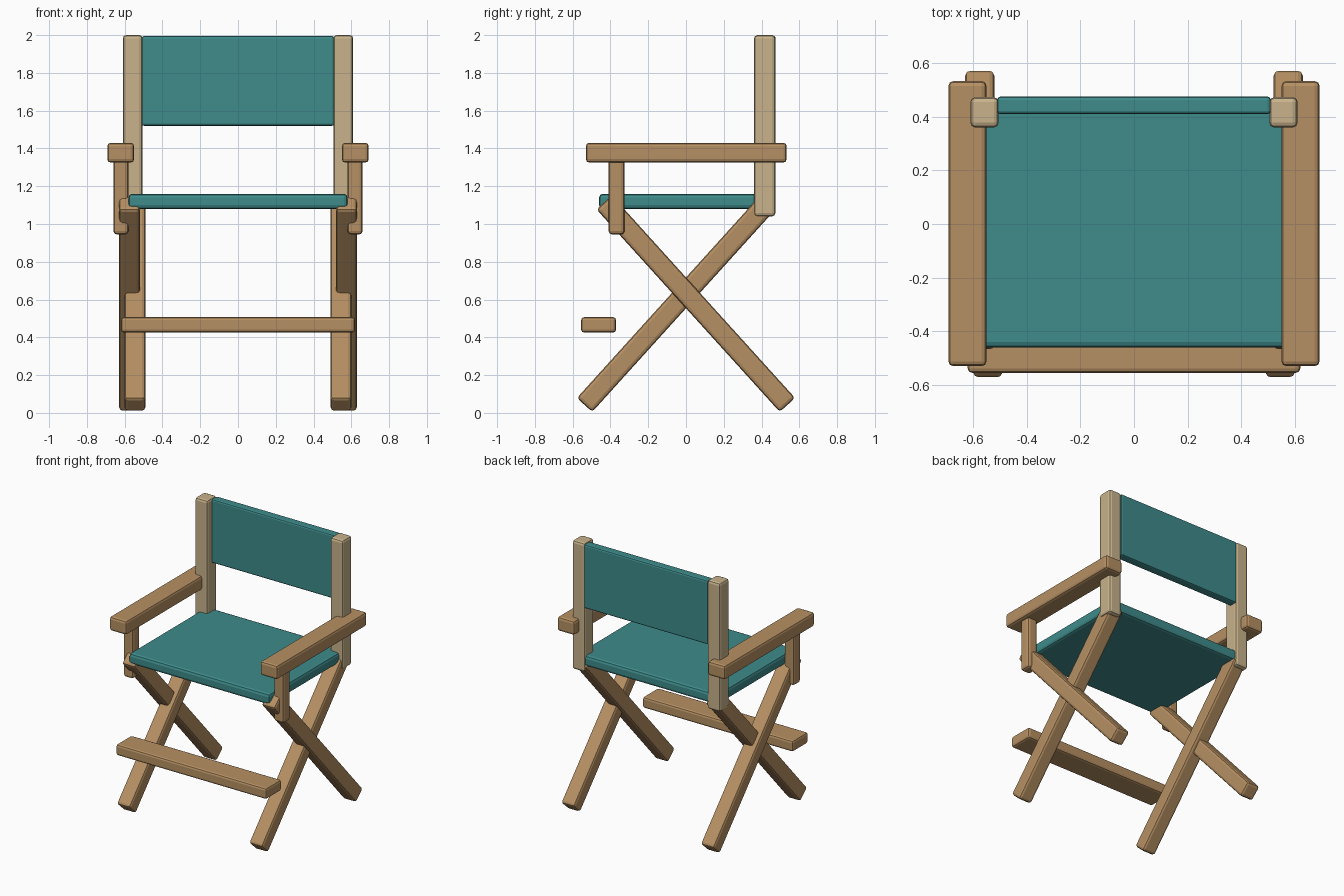
import bpy
import bmesh
from math import atan2
from mathutils import Matrix, Vector

if "Cube" in bpy.data.objects:
    bpy.data.objects.remove(bpy.data.objects["Cube"])


def material(name, color):
    m = bpy.data.materials.new(name)
    m.diffuse_color = (*color, 1)
    m.use_nodes = True
    m.node_tree.nodes["Principled BSDF"].inputs["Base Color"].default_value = m.diffuse_color
    return m


WOOD = material("wood", (0.47, 0.28, 0.125))
PALE = material("pale_wood", (0.58, 0.45, 0.26))
CLOTH = material("canvas", (0.05, 0.26, 0.26))


def box(name, lo, hi, mat, bevel=0.018, tilt=0.0):
    """Rounded box between two corners, optionally tilted about its own x axis."""
    lo, hi = Vector(lo), Vector(hi)
    bm = bmesh.new()
    bmesh.ops.create_cube(bm, size=1, matrix=Matrix.Diagonal((*(hi - lo), 1)))
    bmesh.ops.bevel(bm, geom=bm.edges[:], offset=bevel, segments=2,
                    profile=0.5, affect='EDGES')
    bmesh.ops.rotate(bm, verts=bm.verts, matrix=Matrix.Rotation(tilt, 3, 'X'))
    mesh = bpy.data.meshes.new(name)
    bm.to_mesh(mesh)
    bm.free()
    mesh.materials.append(mat)
    obj = bpy.data.objects.new(name, mesh)
    obj.location = (lo + hi) / 2
    bpy.context.collection.objects.link(obj)
    return obj


def pair(name, lo, hi, mat, **kw):
    """Same box on the right and mirrored on the left."""
    box("right_" + name, lo, hi, mat, **kw)
    box("left_" + name, (-hi[0], lo[1], lo[2]), (-lo[0], hi[1], hi[2]), mat, **kw)


def leg(name, x0, x1, y_bottom, y_top):
    """Slanted leg given by the centres of its end faces."""
    a, b = Vector((0, y_bottom, 0.042)), Vector((0, y_top, 1.114))
    mid, half = (a + b) / 2, (b - a).length / 2
    pair(name, (x0, mid.y - 0.055, mid.z - half), (x1, mid.y + 0.055, mid.z + half),
         WOOD, tilt=-atan2(b.y - a.y, b.z - a.z))


# Canvas seat and backrest
box("seat", (-0.58, -0.46, 1.08), (0.58, 0.46, 1.16), CLOTH, bevel=0.02)
box("backrest", (-0.51, 0.41, 1.52), (0.51, 0.475, 1.995), CLOTH, bevel=0.012)

# Upright back posts
pair("back_post", (0.505, 0.36, 1.04), (0.61, 0.473, 2.0), PALE)

# Armrests with front supports
pair("armrest", (0.55, -0.53, 1.325), (0.692, 0.533, 1.43), WOOD)
pair("armrest_support", (0.58, -0.41, 0.945), (0.66, -0.325, 1.36), WOOD)

# Crossed legs: outer leg runs from front top to rear floor, inner leg the reverse
leg("outer_leg", 0.52, 0.63, 0.537, -0.433)
leg("inner_leg", 0.49, 0.60, -0.537, 0.433)

# Footrest
box("footrest", (-0.62, -0.555, 0.425), (0.62, -0.37, 0.507), WOOD, bevel=0.016)
